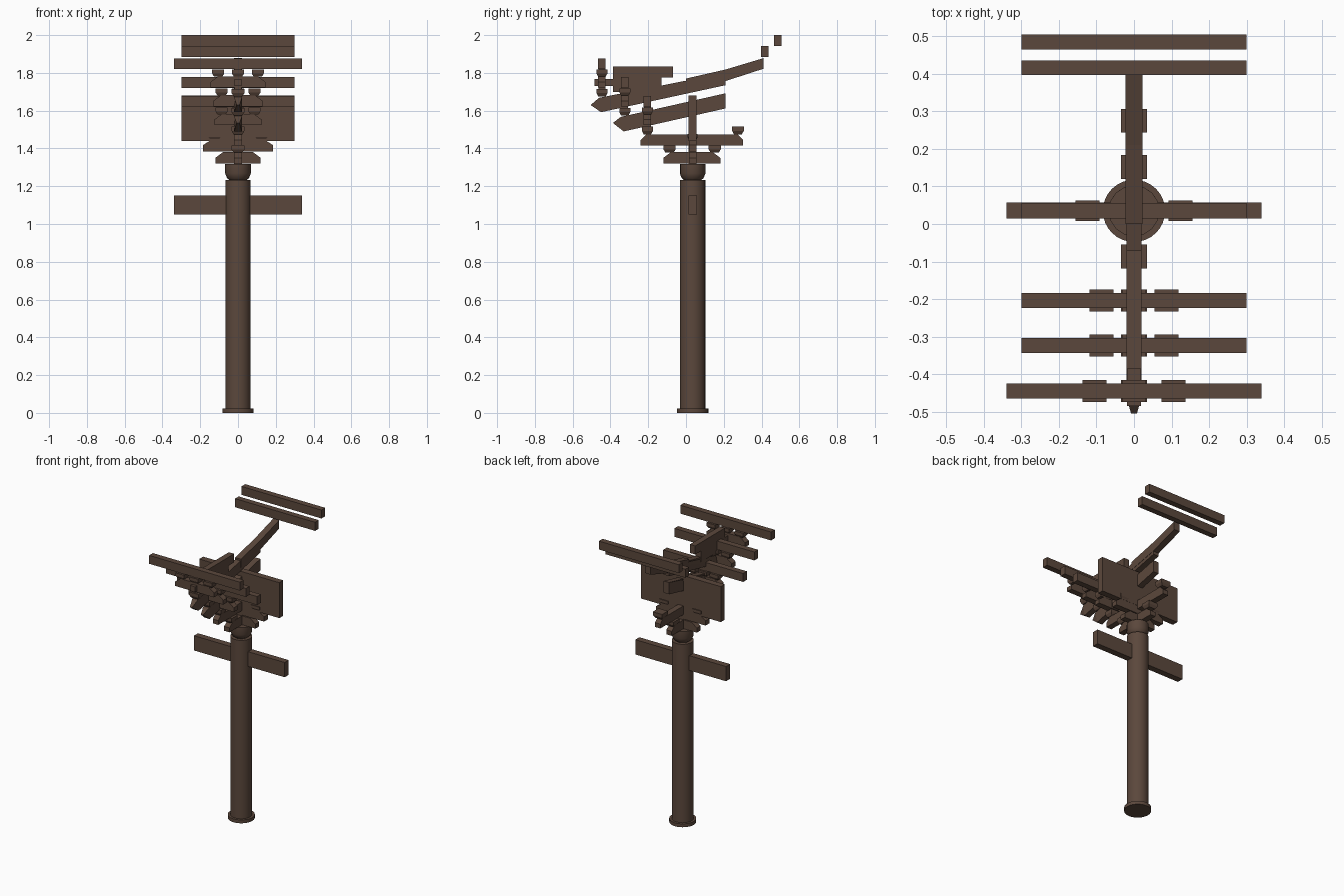
import bpy, bmesh, math

if "Cube" in bpy.data.objects:
    bpy.data.objects.remove(bpy.data.objects["Cube"])

wood = bpy.data.materials.new("dark brown wood")
wood.diffuse_color = (0.105, 0.064, 0.045, 1)
wood.use_nodes = True
wood.node_tree.nodes["Principled BSDF"].inputs["Base Color"].default_value = wood.diffuse_color
YC = 0.035  # column axis


def finish(name, bm):
    bmesh.ops.recalc_face_normals(bm, faces=bm.faces)
    me = bpy.data.meshes.new(name)
    bm.to_mesh(me)
    bm.free()
    me.materials.append(wood)
    ob = bpy.data.objects.new(name, me)
    bpy.context.collection.objects.link(ob)
    return ob


def box(name, x0, x1, y0, y1, z0, z1):
    bm = bmesh.new()
    bmesh.ops.create_cube(bm, size=1)
    for v in bm.verts:
        v.co = (x1 if v.co.x > 0 else x0, y1 if v.co.y > 0 else y0,
                z1 if v.co.z > 0 else z0)
    return finish(name, bm)


def prism(name, pts, half, axis, offset=0.0, tip=1.0):
    """Extrude a side profile (u, z); axis 'y' runs u along y, 'x' along x.
    The lowest-u corner is narrowed by the tip factor."""
    bm = bmesh.new()
    lo = min(p[0] for p in pts)
    rings = []
    for s in (-1, 1):
        ring = []
        for u, z in pts:
            w = s * half * (tip if u == lo else 1)
            ring.append(bm.verts.new((offset + w, u, z) if axis == 'y' else (u, offset + w, z)))
        rings.append(ring)
        bm.faces.new(ring)
    n = len(pts)
    for i in range(n):
        j = (i + 1) % n
        bm.faces.new((rings[0][i], rings[0][j], rings[1][j], rings[1][i]))
    bmesh.ops.triangulate(bm, faces=[f for f in bm.faces if len(f.verts) > 4])
    return finish(name, bm)


def lathe(name, profile, seg=32):
    bm = bmesh.new()
    rings = [[bm.verts.new((r * math.cos(math.tau * i / seg), YC + r * math.sin(math.tau * i / seg), z))
              for i in range(seg)] for r, z in profile]
    for a, b in zip(rings, rings[1:]):
        for i in range(seg):
            j = (i + 1) % seg
            bm.faces.new((a[i], a[j], b[j], b[i]))
    bm.faces.new(rings[0])
    bm.faces.new(rings[-1])
    ob = finish(name, bm)
    bpy.ops.object.select_all(action='DESELECT')
    ob.select_set(True)
    bpy.context.view_layer.objects.active = ob
    bpy.ops.object.shade_smooth_by_angle(angle=math.radians(35))


def arm(name, a, b, z0, z1, axis, offset, cut=0.04):
    """Bracket arm with sloping shoulders at both ends."""
    zm = z0 + 0.5 * (z1 - z0)
    prism(name, [(a, z0), (b, z0), (b, zm), (b - cut, z1), (a + cut, z1), (a, zm)],
          0.02, axis, offset)


def block(x, y, z0, z1, hx=0.034, hy=0.029):
    """Small bearing block with a tapered foot."""
    bm = bmesh.new()
    zm = z0 + 0.45 * (z1 - z0)
    rings = [[bm.verts.new((x + sx * hx * k, y + sy * hy * k, z))
              for sx, sy in ((-1, -1), (1, -1), (1, 1), (-1, 1))]
             for k, z in ((0.68, z0), (1, zm), (1, z1))]
    for a, b in zip(rings, rings[1:]):
        for i in range(4):
            j = (i + 1) % 4
            bm.faces.new((a[i], a[j], b[j], b[i]))
    bm.faces.new(rings[0])
    bm.faces.new(rings[-1])
    finish("bearing_block", bm)


# Column, footing and rounded capital
lathe("column_base", [(0.083, 0), (0.083, 0.023)])
lathe("column", [(0.067, 0.02), (0.067, 1.232)])
lathe("capital", [(0.042, 1.23), (0.058, 1.243), (0.068, 1.268), (0.068, 1.318)], 16)

# Tie beam through the column and wall board above it
box("tie_beam", -0.34, 0.34, 0.014, 0.057, 1.05, 1.15)
box("wall_board", -0.3, 0.3, 0.014, 0.056, 1.44, 1.68)
box("board_post", -0.02, 0.02, 0.014, 0.056, 1.31, 1.45)

# First tier of crossed arms
arm("lower_cross_arm", -0.12, 0.12, 1.32, 1.38, 'x', YC)
arm("lower_long_arm", -0.12, 0.182, 1.32, 1.38, 'y', 0)
for y in (-0.087, 0.152):
    block(0, y, 1.378, 1.416, 0.035, 0.032)

# Second tier of crossed arms
arm("upper_cross_arm", -0.185, 0.185, 1.385, 1.45, 'x', YC, 0.05)
arm("upper_long_arm", -0.24, 0.303, 1.416, 1.475, 'y', 0, 0.03)
for x in (-0.124, 0.124):
    block(x, YC, 1.445, 1.477, 0.032, 0.027)
block(0, 0.275, 1.475, 1.516, 0.035, 0.031)

# Slanting lever arms with pointed beaks
prism("lower_lever", [(-0.387, 1.535), (-0.33, 1.49), (0.21, 1.612), (0.21, 1.692), (-0.345, 1.567)],
      0.02, 'y', tip=0.4)
prism("upper_lever", [(-0.505, 1.63), (-0.45, 1.592), (0.21, 1.735), (0.21, 1.80), (-0.46, 1.668)],
      0.02, 'y', tip=0.4)
prism("lever_tail", [(0.0, 1.715), (0.21, 1.757), (0.41, 1.822), (0.41, 1.878), (0.21, 1.818), (0.0, 1.77)],
      0.022, 'y')

# Horizontal centre beams over the levers
box("centre_beam_upper", -0.02, 0.02, -0.387, -0.07, 1.775, 1.833)
box("centre_beam_lower", -0.02, 0.02, -0.387, -0.13, 1.70, 1.78)
box("centre_beam_nose", -0.018, 0.018, -0.485, -0.38, 1.73, 1.767)

# Stacked brackets in front: y, foot bottom, arm bottom, beam bottom,
# block spacing, arm half length, beam half length
for y, zf, za, zb, sp, la, lb in (
        (-0.204, 1.475, 1.525, 1.62, 0.087, 0.125, 0.30),
        (-0.324, 1.575, 1.622, 1.72, 0.087, 0.13, 0.30),
        (-0.445, 1.675, 1.722, 1.82, 0.105, 0.145, 0.34)):
    block(0, y, zf, zf + 0.04)
    box("bracket_core", -0.018, 0.018, y - 0.018, y + 0.018, zf + 0.03, zb)
    arm("front_arm", -la, la, za, zb - 0.038, 'x', y)
    for x in (-sp, 0, sp):
        block(x, y, zb - 0.04, zb - 0.003, 0.032)
    box("front_purlin", -lb, lb, y - 0.02, y + 0.02, zb, zb + 0.057)

# Purlins at the rear
box("rear_purlin_low", -0.3, 0.3, 0.397, 0.436, 1.885, 1.943)
box("rear_purlin_high", -0.3, 0.3, 0.465, 0.505, 1.943, 2.0)
